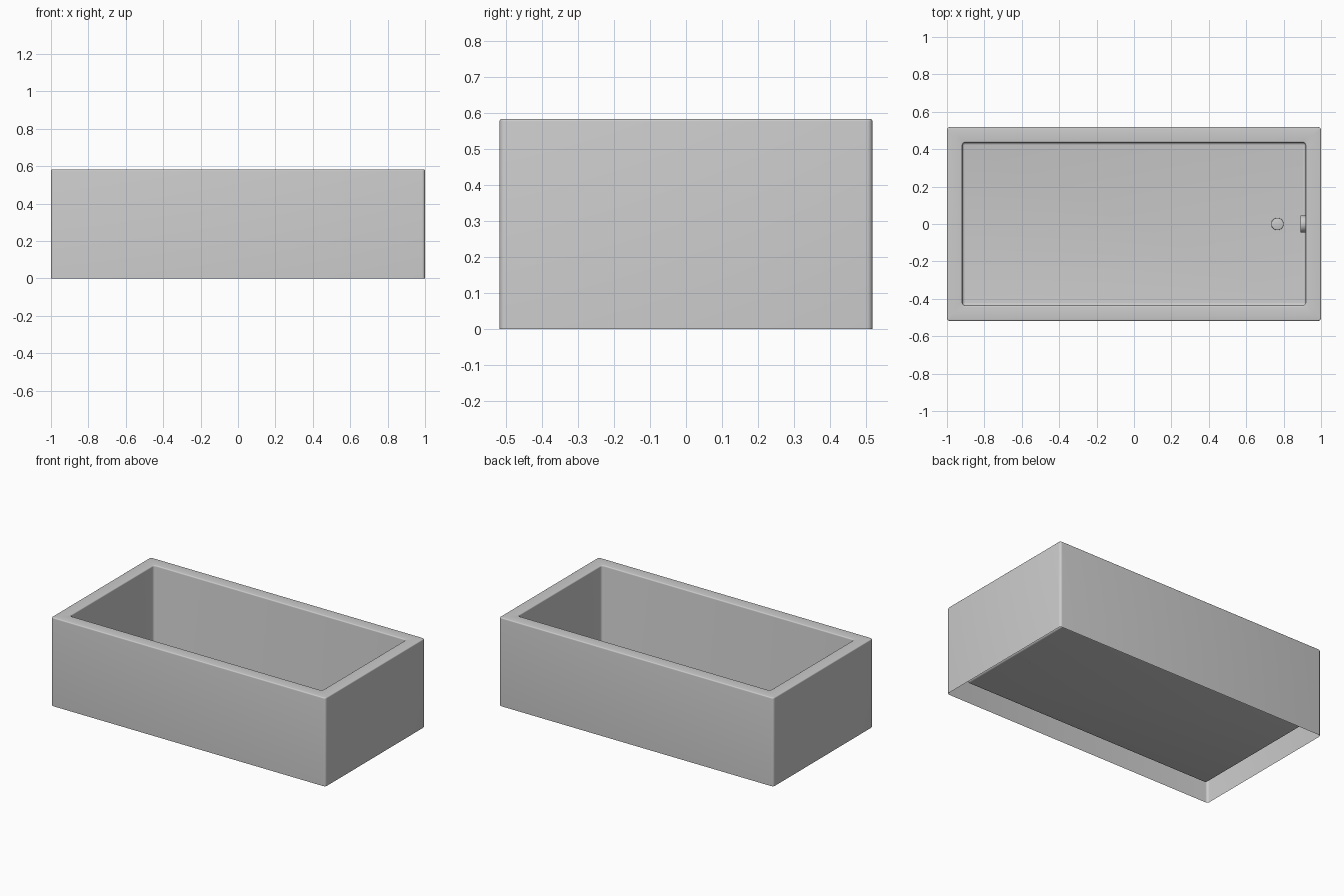
import bpy, bmesh, math
from mathutils import Matrix

cube = bpy.data.objects.get("Cube")
if cube:
    bpy.data.objects.remove(cube, do_unlink=True)

grey = bpy.data.materials.new("plain grey")
grey.use_nodes = True
COLOR = (0.6, 0.6, 0.6, 1)
grey.diffuse_color = COLOR
grey.node_tree.nodes["Principled BSDF"].inputs["Base Color"].default_value = COLOR

HALF_X, HALF_Y, HEIGHT = 1.0, 0.518, 0.583
FLOOR, RIM = 0.068, 0.082
CORNER, EDGE, COVE = 0.016, 0.007, 0.014


def finish(name, bm, angle=30):
    mesh = bpy.data.meshes.new(name)
    bm.to_mesh(mesh)
    bm.free()
    mesh.materials.append(grey)
    obj = bpy.data.objects.new(name, mesh)
    bpy.context.collection.objects.link(obj)
    bpy.ops.object.select_all(action="DESELECT")
    obj.select_set(True)
    bpy.context.view_layer.objects.active = obj
    bpy.ops.object.shade_smooth_by_angle(angle=math.radians(angle))
    return obj


def rounded_ring(bm, inset, z, radius, steps=5):
    """Rounded rectangle of vertices, inset from the outside."""
    verts = []
    cx, cy = HALF_X - inset - radius, HALF_Y - inset - radius
    for q, (sx, sy) in enumerate([(1, 1), (-1, 1), (-1, -1), (1, -1)]):
        for i in range(steps + 1):
            a = math.pi / 2 * (q + i / steps)
            verts.append(bm.verts.new((sx * cx + radius * math.cos(a),
                                       sy * cy + radius * math.sin(a), z)))
    return verts


# Tub: outer wall, rounded rim, inner wall and coved floor in one open shell
arc = [math.pi / 2 * i / 4 for i in range(5)]
profile = [(0, 0, CORNER)]
for a in arc:
    inset = EDGE * (1 - math.cos(a))
    profile.append((inset, HEIGHT - EDGE * (1 - math.sin(a)), CORNER - inset))
for a in arc:
    inset = RIM - EDGE * (1 - math.sin(a))
    profile.append((inset, HEIGHT - EDGE * (1 - math.cos(a)), CORNER + RIM - inset))
for a in arc:
    inset = RIM + COVE * (1 - math.cos(a))
    profile.append((inset, FLOOR + COVE * (1 - math.sin(a)), CORNER + RIM - inset))

bm = bmesh.new()
rings = [rounded_ring(bm, *p) for p in profile]
for low, high in zip(rings, rings[1:]):
    n = len(low)
    for i in range(n):
        j = (i + 1) % n
        bm.faces.new((low[i], low[j], high[j], high[i]))
bm.faces.new(rings[-1])
finish("tub_shell", bm)


def disc(name, radius, depth, matrix):
    bm = bmesh.new()
    bmesh.ops.create_cone(bm, cap_ends=True, segments=32, radius1=radius,
                          radius2=radius, depth=depth, matrix=matrix)
    top = [e for e in bm.edges if len(e.link_faces) == 2
           and any(len(f.verts) > 4 for f in e.link_faces)]
    bmesh.ops.bevel(bm, geom=top, offset=0.003, segments=2, affect="EDGES", profile=0.5)
    return finish(name, bm)


# Fittings: floor drain and overflow cover on the end wall
disc("drain", 0.033, 0.012, Matrix.Translation((0.767, 0, FLOOR + 0.006)))
disc("overflow_cover", 0.045, 0.028,
     Matrix.Translation((0.904, 0, 0.27)) @ Matrix.Rotation(math.pi / 2, 4, "Y"))
